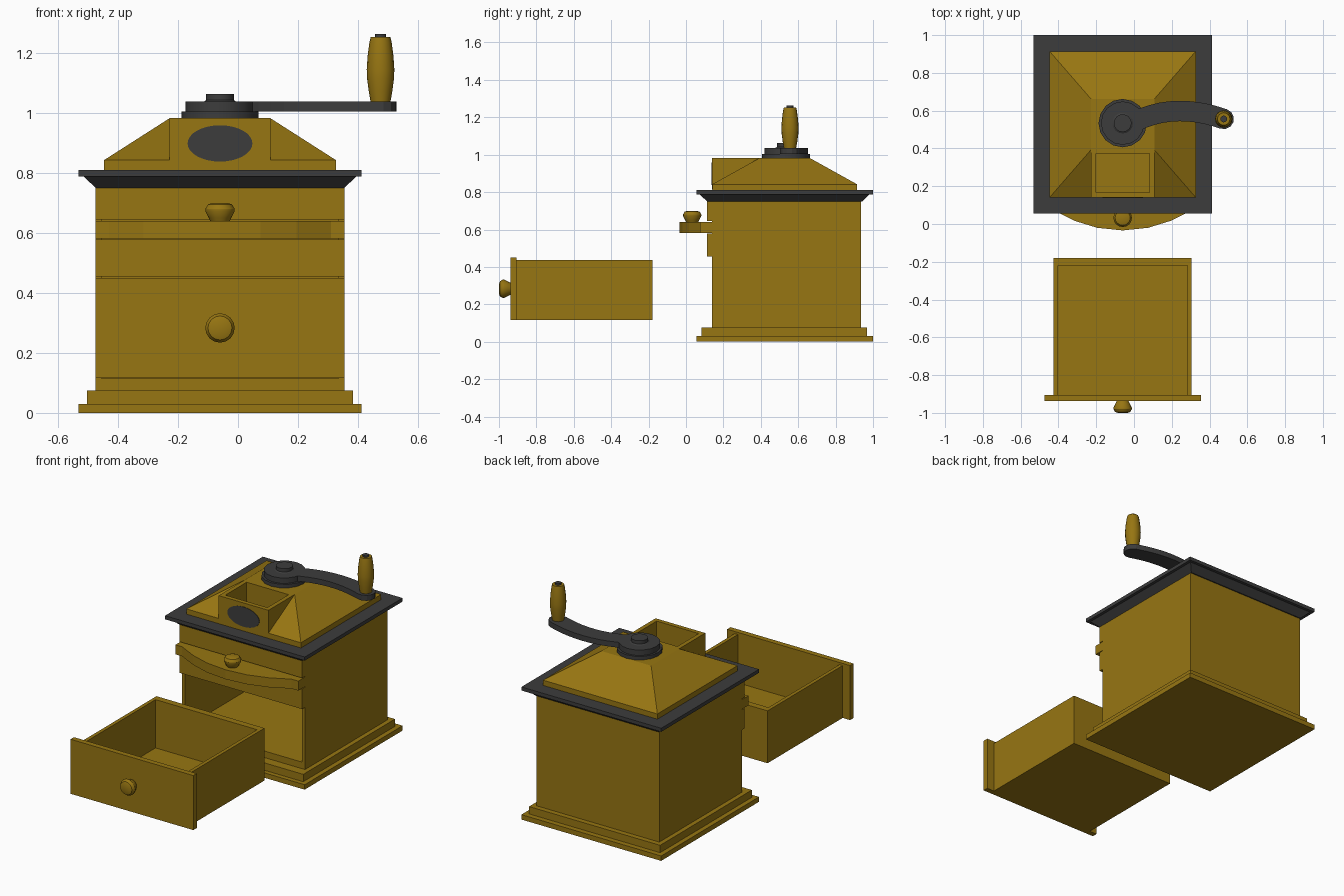
import bpy, bmesh, math
from mathutils import Matrix, Vector

if "Cube" in bpy.data.objects:
    bpy.data.objects.remove(bpy.data.objects["Cube"])

CX, CY = -0.06, 0.5275          # centre of the cabinet


def material(name, rgb):
    m = bpy.data.materials.new(name)
    m.diffuse_color = (*rgb, 1)
    m.use_nodes = True
    m.node_tree.nodes["Principled BSDF"].inputs["Base Color"].default_value = m.diffuse_color
    return m


WOOD = material("wood", (0.31, 0.18, 0.006))
IRON = material("iron", (0.046, 0.046, 0.046))


def finish(name, bm, mat, smooth=False):
    bmesh.ops.recalc_face_normals(bm, faces=bm.faces)
    me = bpy.data.meshes.new(name)
    bm.to_mesh(me)
    bm.free()
    me.materials.append(mat)
    if smooth:
        me.shade_smooth()
        me.set_sharp_from_angle(angle=math.radians(30))
    ob = bpy.data.objects.new(name, me)
    bpy.context.collection.objects.link(ob)
    return ob


def box(name, x, y, z, mat=WOOD):
    bm = bmesh.new()
    bmesh.ops.create_cube(bm, size=1)
    for v in bm.verts:
        v.co = Vector([(r[0] + r[1]) / 2 + c * (r[1] - r[0]) for c, r in zip(v.co, (x, y, z))])
    return finish(name, bm, mat)


def loft(name, rings, mat, smooth=False):
    """Skin closed rings of points and cap both ends."""
    bm = bmesh.new()
    loops = [[bm.verts.new(p) for p in ring] for ring in rings]
    n = len(loops[0])
    for a, b in zip(loops, loops[1:]):
        for i in range(n):
            j = (i + 1) % n
            bm.faces.new((a[i], a[j], b[j], b[i]))
    bm.faces.new(loops[0][::-1])
    bm.faces.new(loops[-1])
    return finish(name, bm, mat, smooth)


def rect_ring(hx, hy, z):
    return [(CX + sx * hx, CY + sy * hy, z) for sx, sy in ((-1, -1), (1, -1), (1, 1), (-1, 1))]


def lathe(name, profile, place, mat, sides=16):
    """Turn (radius, height) pairs about the local z axis."""
    rings = [[place @ Vector((r * math.cos(math.tau * i / sides), r * math.sin(math.tau * i / sides), h))
              for i in range(sides)] for r, h in profile]
    return loft(name, rings, mat, True)


def slab(name, outline, z0, z1, mat):
    return loft(name, [[(x, y, z) for x, y in outline] for z in (z0, z1)], mat)


def boolean(ob, other, op):
    mod = ob.modifiers.new(op.lower(), 'BOOLEAN')
    mod.object, mod.operation, mod.solver = other, op, 'EXACT'
    other.hide_render = True
    bpy.context.view_layer.objects.active = ob
    bpy.ops.object.modifier_apply(modifier=mod.name)
    bpy.data.objects.remove(other)


# Stepped base
L, R, F, B, T = CX - 0.415, CX + 0.415, 0.14, 0.936, 0.02
box("base_lower", (CX - 0.472, CX + 0.472), (0.055, 1.0), (0, 0.03))
box("base_upper", (CX - 0.443, CX + 0.443), (0.083, 0.968), (0.03, 0.075))

# Hollow cabinet, open at the front for the drawer
box("cabinet_floor", (L, R), (F, B), (0.075, 0.115))
box("cabinet_back", (L, R), (B - T, B), (0.115, 0.75))
box("cabinet_left", (L, L + T), (F, B - T), (0.115, 0.75))
box("cabinet_right", (R - T, R), (F, B - T), (0.115, 0.75))
box("front_panel_lower", (L, R), (0.112, F), (0.455, 0.578))
box("front_panel_upper", (L, R), (0.112, F), (0.645, 0.75))

# Bowed front shelf
arc = [(-0.37, 0.075), (-0.255, 0.017), (-0.135, -0.02), (0, -0.034),
       (0.135, -0.02), (0.255, 0.017), (0.37, 0.075)]
shelf = [(L, F), (L, 0.075)] + [(CX + x, y) for x, y in arc] + [(R, 0.075), (R, F)]
slab("bowed_shelf", shelf, 0.582, 0.64, WOOD)

# Metal cornice
loft("cornice", [rect_ring(0.415, 0.415, 0.75), rect_ring(0.454, 0.454, 0.788),
                 rect_ring(0.472, 0.472, 0.788), rect_ring(0.472, 0.472, 0.81)], IRON)

# Roof with the filling box cut into its front slope
roof = loft("roof", [rect_ring(0.387, 0.387, 0.81), rect_ring(0.387, 0.387, 0.842),
                     rect_ring(0.168, 0.135, 0.982)], WOOD)
boolean(roof, box("hopper_block", (CX - 0.168, CX + 0.168), (0.1395, 0.40), (0.815, 0.982)), 'UNION')
boolean(roof, box("hopper_hole", (CX - 0.142, CX + 0.142), (0.166, 0.372), (0.845, 1.1)), 'DIFFERENCE')

# Oval plate on the filling box
plate = Matrix.Translation((CX, 0.14, 0.898)) @ Matrix.Rotation(math.pi / 2, 4, 'X') @ Matrix.Diagonal((1, 0.56, 1, 1))
lathe("oval_plate", [(0.108, 0), (0.108, 0.003)], plate, IRON, 32)

# Turned knobs
knob = [(0.032, 0), (0.038, 0.012), (0.049, 0.034), (0.049, 0.042), (0.04, 0.057), (0.025, 0.062)]
lathe("shelf_knob", knob, Matrix.Translation((CX, 0.033, 0.638)), WOOD)
lathe("drawer_knob", knob, Matrix.Translation((CX, -0.938, 0.283)) @ Matrix.Rotation(math.pi / 2, 4, 'X'), WOOD)

# Pulled-out drawer
dl, dr, df, db, z0, z1 = CX - 0.365, CX + 0.365, -0.905, -0.18, 0.117, 0.437
box("drawer_front", (L, R), (-0.938, df), (z0, 0.45))
box("drawer_bottom", (dl, dr), (df, db), (z0, z0 + 0.025))
box("drawer_left", (dl, dl + 0.022), (df, db), (z0 + 0.025, z1))
box("drawer_right", (dr - 0.022, dr), (df, db), (z0 + 0.025, z1))
box("drawer_back", (dl + 0.022, dr - 0.022), (db - 0.04, db), (z0 + 0.025, z1))

# Crank hub
hub = Matrix.Translation((CX, 0.534, 0))
lathe("hub_base", [(0.128, 0.98), (0.128, 1.004)], hub, IRON, 16)
lathe("hub_disc", [(0.115, 1.004), (0.115, 1.037)], hub, IRON, 16)
lathe("hub_cap", [(0.055, 1.037), (0.047, 1.042), (0.047, 1.062)], hub, IRON, 16)

# Curved crank arm: offset a centre line, round the far end
ctrl = [Vector(p) for p in ((0, 0.54), (0.16, 0.62), (0.32, 0.61), (0.475, 0.556))]
upper, lower = [], []
for i in range(11):
    t = i / 10
    s = 1 - t
    p = s**3 * ctrl[0] + 3 * s * s * t * ctrl[1] + 3 * s * t * t * ctrl[2] + t**3 * ctrl[3]
    d = s * s * (ctrl[1] - ctrl[0]) + 2 * s * t * (ctrl[2] - ctrl[1]) + t * t * (ctrl[3] - ctrl[2])
    n = Vector((-d.y, d.x)).normalized() * 0.054
    upper.append(p + n)
    lower.append(p - n)
a0 = math.atan2(n.y, n.x)
tip = [p + 0.054 * Vector((math.cos(a0 - math.pi * k / 6), math.sin(a0 - math.pi * k / 6))) for k in range(1, 6)]
slab("crank_arm", [tuple(v) for v in lower + tip[::-1] + upper[::-1]], 1.004, 1.037, IRON)

# Wooden grip with metal tip
grip = Matrix.Translation((0.475, 0.556, 0))
lathe("crank_grip", [(0.033, 1.036), (0.039, 1.07), (0.045, 1.115), (0.046, 1.145),
                     (0.043, 1.19), (0.037, 1.235), (0.033, 1.252)], grip, WOOD)
lathe("grip_tip", [(0.018, 1.25), (0.018, 1.262)], grip, IRON, 12)
